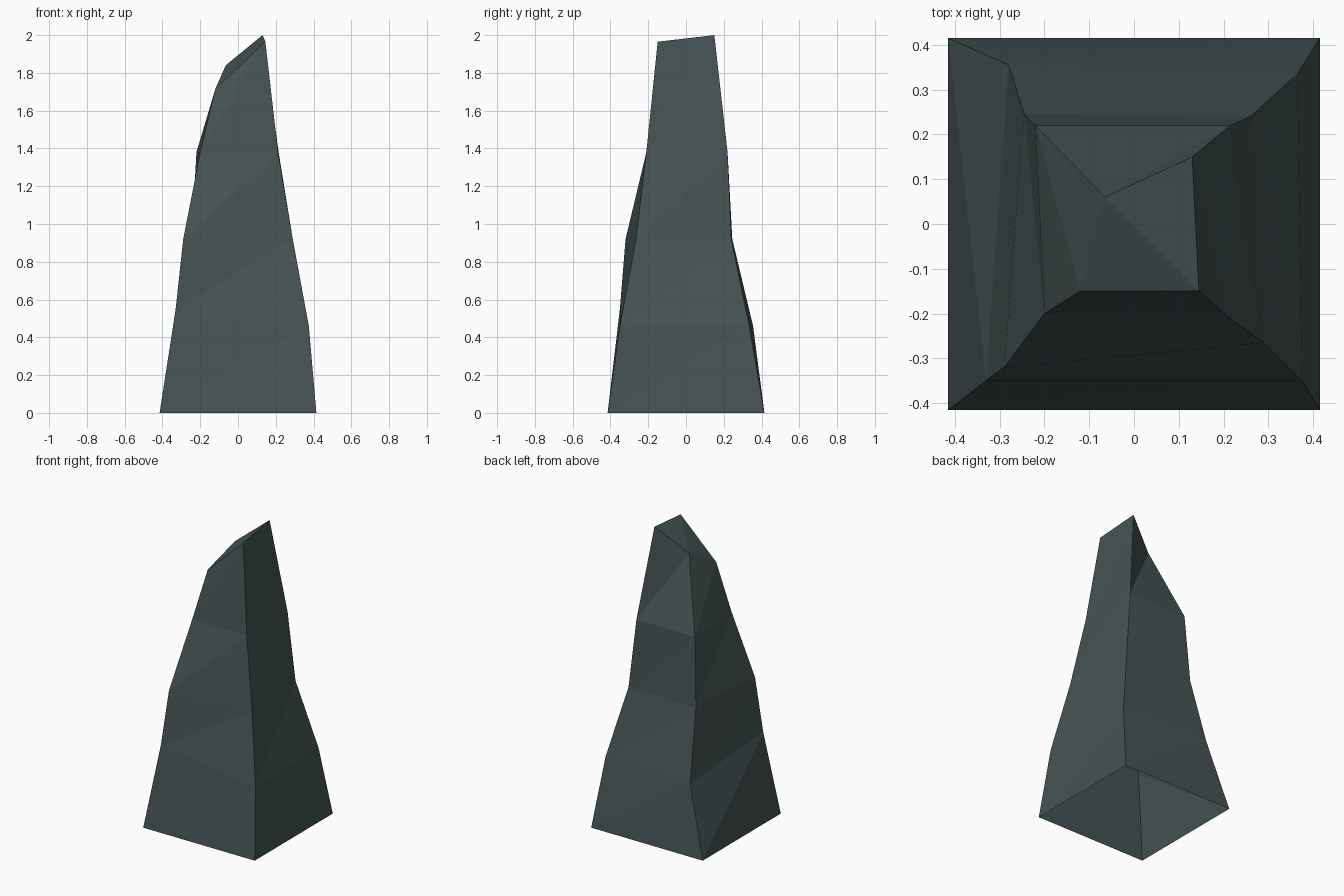
import bpy
import bmesh

if "Cube" in bpy.data.objects:
    bpy.data.objects.remove(bpy.data.objects["Cube"])

# Corner edges of the rock from the ground up: front-left, front-right,
# back-right, back-left
chains = [
    [(-.415, -.415, 0), (-.33, -.35, .55), (-.29, -.32, .92), (-.2, -.2, 1.38), (-.12, -.15, 1.715)],
    [(.415, -.415, 0), (.375, -.35, .46), (.29, -.265, .92), (.212, -.21, 1.38), (.145, -.15, 1.965)],
    [(.415, .415, 0), (.365, .335, .46), (.26, .24, .92), (.215, .22, 1.38), (.13, .15, 2.0)],
    [(-.415, .415, 0), (-.28, .355, .46), (-.245, .245, .92), (-.22, .22, 1.38), (-.065, .06, 1.84)],
]

bm = bmesh.new()
v = [[bm.verts.new(p) for p in chain] for chain in chains]

# Walls: every panel is split from its lower left to its upper right corner
for j in range(4):
    a, b = v[j], v[(j + 1) % 4]
    for i in range(4):
        bm.faces.new((a[i], b[i], b[i + 1]))
        bm.faces.new((a[i], b[i + 1], a[i + 1]))

# Slanted top, folded across the diagonal; the underside stays open
fl, fr, br, bl = (chain[-1] for chain in v)
bm.faces.new((fl, fr, bl))
bm.faces.new((fr, br, bl))

mesh = bpy.data.meshes.new("rock_spire")
bm.to_mesh(mesh)
bm.free()

# Dark slate stone
stone = bpy.data.materials.new("dark slate stone")
stone.diffuse_color = (0.060, 0.088, 0.088, 1)
stone.use_nodes = True
stone.node_tree.nodes["Principled BSDF"].inputs["Base Color"].default_value = stone.diffuse_color
mesh.materials.append(stone)

rock = bpy.data.objects.new("rock_spire", mesh)
bpy.context.collection.objects.link(rock)
